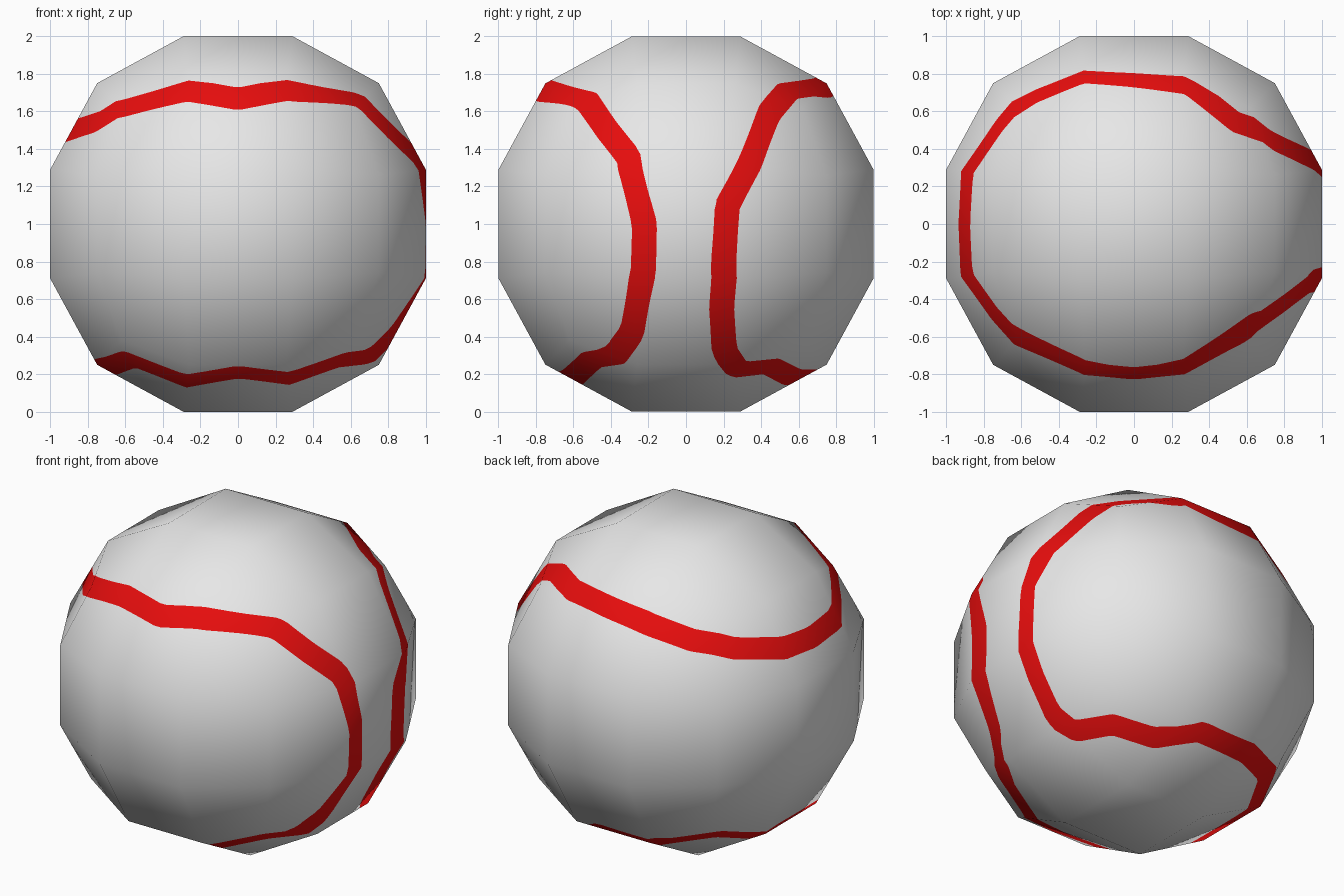
import bpy, bmesh
from mathutils import Vector

if "Cube" in bpy.data.objects:
    bpy.data.objects.remove(bpy.data.objects["Cube"])

HALF_WIDTH = 0.063   # half the seam width, measured on the unit sphere

# Closed seam path, relative to the ball's centre
PATH = [
    (1.0, -.22, 0), (.92, -.3, .35), (.8, -.42, .5), (.64, -.53, .66),
    (.29, -.75, .71), (0, -.79, .66), (-.29, -.76, .71), (-.6, -.6, .61),
    (-.75, -.48, .55), (-.9, -.25, .49), (-.93, 0, .48), (-.9, .27, .5),
    (-.75, .55, .57), (-.55, .72, .64), (-.29, .80, .70), (0, .77, .71),
    (.3, .73, .73), (.55, .55, .72), (.75, .45, .6), (.92, .35, .35),
    (1, .22, .1), (1, .2, -.2), (.92, .19, -.45), (.78, .2, -.66),
    (.68, .27, -.77), (.55, .46, -.77), (.33, .56, -.81), (.09, .7, -.74),
    (-.27, .68, -.73), (-.58, .5, -.68), (-.7, .15, -.75), (-.7, -.25, -.75),
    (-.57, -.48, -.71), (-.29, -.57, -.82), (0, -.67, -.78), (.29, -.59, -.8),
    (.55, -.5, -.72), (.7, -.38, -.7), (.83, -.29, -.58), (.97, -.22, -.25),
]
path = [Vector(p).normalized() for p in PATH]
segments = [(a, b - a) for a, b in zip(path, path[1:] + path[:1])]


def seam_field(co):
    """Negative inside the seam, positive outside."""
    p = co.normalized()
    best = 9.0
    for a, d in segments:
        t = max(0.0, min(1.0, (p - a).dot(d) / d.length_squared))
        best = min(best, (p - a - d * t).length_squared)
    return best ** 0.5 - HALF_WIDTH


def material(name, rgb):
    m = bpy.data.materials.new(name)
    m.diffuse_color = (*rgb, 1)
    m.use_nodes = True
    m.node_tree.nodes["Principled BSDF"].inputs["Base Color"].default_value = m.diffuse_color
    return m


# Low-poly ball: cube with 3 x 3 faces per side, rounded to a 12-sided outline
bm = bmesh.new()
bmesh.ops.create_cube(bm, size=2)
bmesh.ops.subdivide_edges(bm, edges=bm.edges[:], cuts=2, use_grid_fill=True)
for v in bm.verts:
    outer = sum(abs(c) > 0.9 for c in v.co)
    big, small = {1: (1.0, 0.29), 2: (0.75, 0.26), 3: (0.62, 0.0)}[outer]
    v.co = [(big if abs(c) > 0.9 else small) * (1 if c > 0 else -1) for c in v.co]

# Fine flat subdivision, then cut the seam outline into the faces
bmesh.ops.subdivide_edges(bm, edges=bm.edges[:], cuts=10, use_grid_fill=True)
bmesh.ops.triangulate(bm, faces=bm.faces[:])
field = {v: seam_field(v.co) for v in bm.verts}
cut_verts = []
for e in bm.edges[:]:
    a, b = e.verts
    fa, fb = field[a], field[b]
    if fa * fb < 0:
        cut_verts.append(bmesh.utils.edge_split(e, a, fa / (fa - fb))[1])
bmesh.ops.connect_verts(bm, verts=cut_verts)

# Colour the seam faces
for f in bm.faces:
    f.smooth = True
    f.material_index = int(seam_field(f.calc_center_median()) < 0)

mesh = bpy.data.meshes.new("ball")
bm.to_mesh(mesh)
bm.free()
mesh.materials.append(material("white leather", (0.8, 0.8, 0.8)))
mesh.materials.append(material("red seam", (0.8, 0.004, 0.004)))

# Round shading over the flat facets
mesh.normals_split_custom_set_from_vertices([v.co.normalized() for v in mesh.vertices])

ball = bpy.data.objects.new("ball", mesh)
ball.location = (0, 0, 1)
bpy.context.collection.objects.link(ball)
